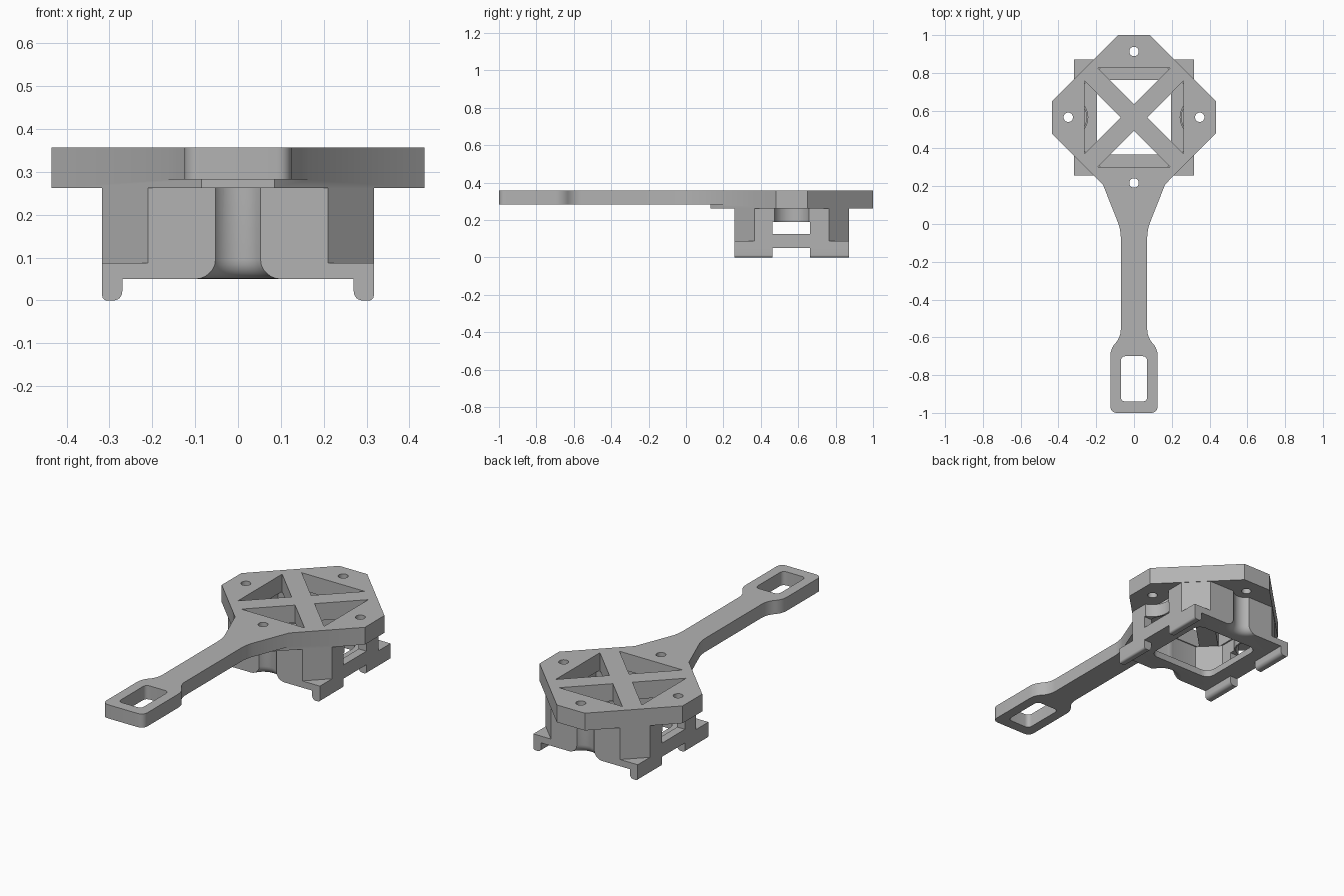
import bpy, bmesh, math
from mathutils import Vector

old = bpy.data.objects.get("Cube")
if old:
    bpy.data.objects.remove(old, do_unlink=True)

grey = bpy.data.materials.new("plain grey")
grey.use_nodes = True
colour = (0.45, 0.45, 0.45, 1)
grey.diffuse_color = colour
grey.node_tree.nodes["Principled BSDF"].inputs["Base Color"].default_value = colour

CY = 0.565                      # centre of the head along y
LOW, MID, TOP = 0.05, 0.262, 0.357


def make(name, bm):
    bmesh.ops.recalc_face_normals(bm, faces=bm.faces)
    mesh = bpy.data.meshes.new(name)
    bm.to_mesh(mesh)
    bm.free()
    mesh.materials.append(grey)
    ob = bpy.data.objects.new(name, mesh)
    bpy.context.collection.objects.link(ob)
    return ob


def prism(name, pts, a, b, axis="z"):
    """Extrude an outline from a to b along z, or an xz outline along y."""
    bm = bmesh.new()
    put = (lambda p, h: (p[0], p[1], h)) if axis == "z" else (lambda p, h: (p[0], h, p[1]))
    lo = [bm.verts.new(put(p, a)) for p in pts]
    hi = [bm.verts.new(put(p, b)) for p in pts]
    bm.faces.new(lo)
    bm.faces.new(hi)
    n = len(pts)
    for i in range(n):
        j = (i + 1) % n
        bm.faces.new((lo[i], lo[j], hi[j], hi[i]))
    return make(name, bm)


def lathe(name, x, y, profile, n=48):
    """Solid of revolution about a vertical axis."""
    bm = bmesh.new()
    rings = [[bm.verts.new((x + r * math.cos(math.tau * i / n),
                            y + r * math.sin(math.tau * i / n), z)) for i in range(n)]
             for r, z in profile]
    bm.faces.new(rings[0])
    bm.faces.new(rings[-1])
    for a, b in zip(rings, rings[1:]):
        for i in range(n):
            j = (i + 1) % n
            bm.faces.new((a[i], a[j], b[j], b[i]))
    return make(name, bm)


def rect(x, y0, y1):
    return [(-x, y0), (x, y0), (x, y1), (-x, y1)]


def chamfered(x, y, c):
    half = [(x, y - c), (x - c, y)]
    return [(sx * px, CY + sy * py) for sx, sy, ps in
            ((1, 1, half), (-1, 1, half[::-1]), (-1, -1, half), (1, -1, half[::-1]))
            for px, py in ps]


def rounded(corners, steps=6):
    """Round every corner (x, y, radius) of an outline."""
    out = []
    for i, (x, y, r) in enumerate(corners):
        p = Vector((x, y))
        if r == 0:
            out.append(p)
            continue
        a = p + (Vector(corners[i - 1][:2]) - p).normalized() * r
        b = p + (Vector(corners[(i + 1) % len(corners)][:2]) - p).normalized() * r
        for k in range(steps + 1):
            t = k / steps
            w = 2 * t * (1 - t) * 0.83
            s = (1 - t) ** 2 + t ** 2 + w
            out.append((a * (1 - t) ** 2 + p * w + b * t ** 2) / s)
    return out


def combine(ob, other, mode="DIFFERENCE"):
    mod = ob.modifiers.new(mode, "BOOLEAN")
    mod.operation, mod.solver, mod.object = mode, "EXACT", other
    bpy.context.view_layer.objects.active = ob
    bpy.ops.object.modifier_apply(modifier=mod.name)
    bpy.data.objects.remove(other, do_unlink=True)


def smooth(ob):
    bpy.ops.object.select_all(action="DESELECT")
    ob.select_set(True)
    bpy.context.view_layer.objects.active = ob
    bpy.ops.object.shade_smooth_by_angle(angle=math.radians(30))


# Top plate with the handle growing out of its front edge
plate = prism("top_plate_and_handle", chamfered(0.435, 0.435, 0.35), MID, TOP)
side = [(0.165, 0.21, 0), (0.07, -0.03, 0.04), (0.07, -0.6, 0.04),
        (0.125, -0.66, 0.035), (0.125, -1.0, 0.035)]
outline = side + [(-x, y, r) for x, y, r in side[::-1]]
combine(plate, prism("handle", rounded(outline), 0.282, TOP), "UNION")

# Slot in the handle end
slot = [(x, y, 0.025) for x, y in rect(0.07, -0.94, -0.7)]
combine(plate, prism("slot", rounded(slot), 0.2, 0.5))

# Four triangular openings and four screw holes
for k in range(4):
    ca, sa = round(math.cos(k * math.pi / 2)), round(math.sin(k * math.pi / 2))

    def turn(p):
        return (p[0] * ca - p[1] * sa, CY + p[0] * sa + p[1] * ca)
    tri = [turn(p) for p in ((0.07, 0), (0.262, 0.192), (0.262, -0.192))]
    combine(plate, prism("opening", tri, 0.2, 0.5))
    hx, hy = turn((0.348, 0))
    combine(plate, lathe("hole", hx, hy, [(0.025, 0.2), (0.025, 0.5)], 32))
smooth(plate)

# Hollow base under the plate: chamfered walls on a square flange
base = prism("base_housing", chamfered(0.317, 0.307, 0.107), LOW, MID)
combine(base, prism("flange", rect(0.317, CY - 0.307, CY + 0.307), LOW, 0.087), "UNION")
combine(base, prism("cavity", chamfered(0.27, 0.268, 0.1), 0.087, 0.3))
opening = [(x, y, 0.05) for x, y in rect(0.197, CY - 0.197, CY + 0.197)]
combine(base, prism("floor_opening", rounded(opening), 0, 0.2))


def bulge(cx, cy, r, d, heading, z0):
    spread = math.acos(d / r)
    arc = [(cx + r * math.cos(heading + spread * t / 8),
            cy + r * math.sin(heading + spread * t / 8)) for t in range(-8, 9)]
    return prism("bulge", arc, z0, MID)


# Screw channels: flared at front and back, short ones above side windows
flare = [(0.107, 0.0), (0.107, LOW)]
flare += [(0.107 - 0.042 * math.sin(a * math.pi / 12),
           LOW + 0.045 * (1 - math.cos(a * math.pi / 12))) for a in range(1, 7)]
flare += [(0.065, 0.3)]
for s in (1, -1):
    y = CY + s * 0.345
    combine(base, bulge(0, y, 0.08, 0.055, -s * math.pi / 2, 0.08), "UNION")
    combine(base, lathe("channel", 0, y, flare))
    x = s * 0.35
    combine(base, bulge(x, CY, 0.108, 0.055, math.pi if s > 0 else 0, 0.19), "UNION")
    combine(base, lathe("channel", x, CY, [(0.099, 0.18), (0.099, 0.3)]))
combine(base, prism("side_windows", rect(0.5, 0.462, 0.662), 0.125, 0.19))
smooth(base)

# Four clip feet along the two sides
for s, label in ((1, "left"), (-1, "right")):
    foot = rounded([(s * 0.27, 0.06, 0), (s * 0.27, 0, 0.022),
                    (s * 0.317, 0, 0.012), (s * 0.317, 0.06, 0)])
    for where, y0, y1 in (("front", 0.258, 0.462), ("back", 0.662, 0.872)):
        smooth(prism(f"{where}_{label}_foot", foot, y0, y1, "y"))
